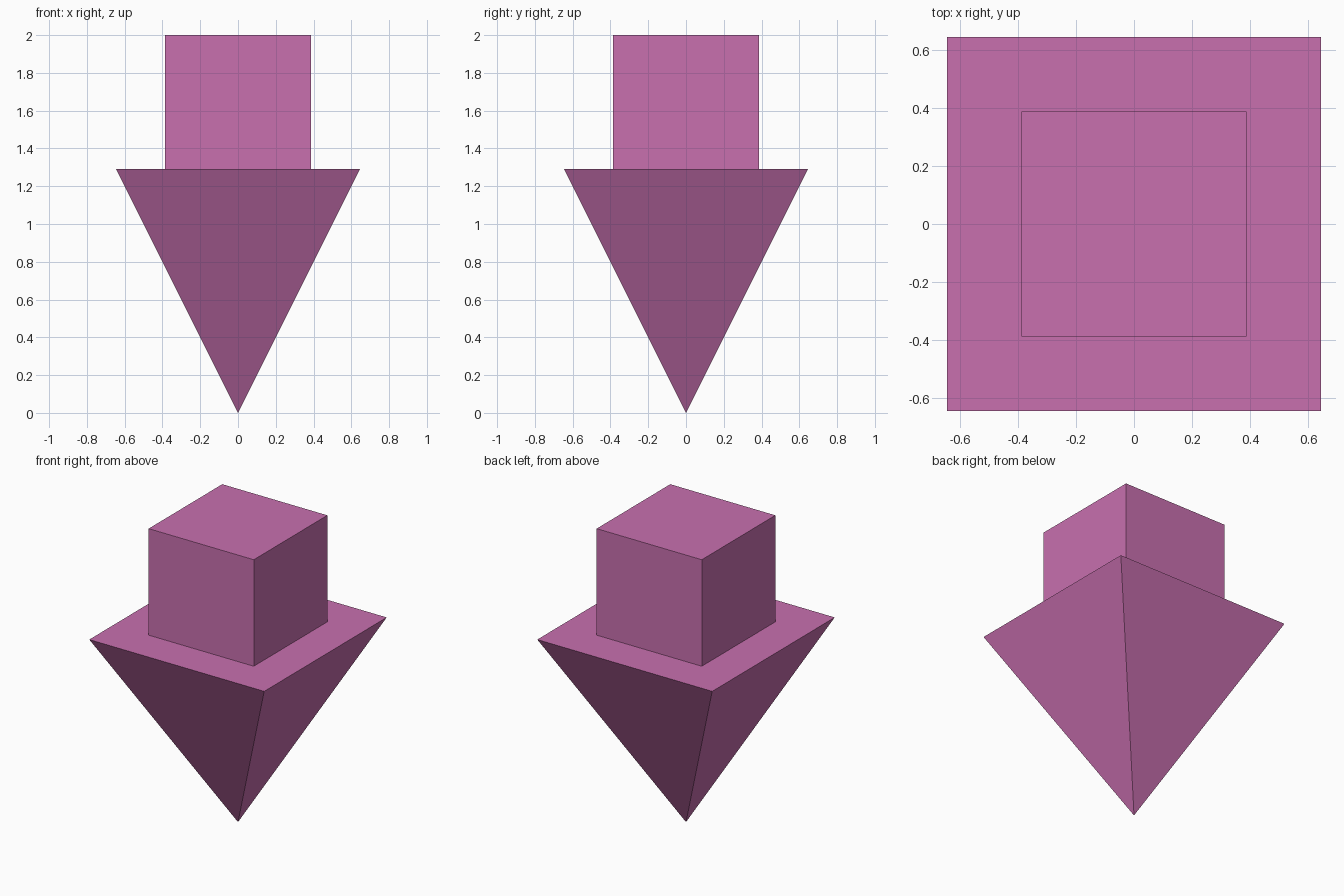
import bpy, bmesh, math
from mathutils import Matrix

if "Cube" in bpy.data.objects:
    bpy.data.objects.remove(bpy.data.objects["Cube"])

WIDTH = 1.29          # pyramid width and height
CUBE = 0.775          # cube side

pink = bpy.data.materials.new("pink")
pink.diffuse_color = (0.58, 0.16, 0.43, 1.0)
pink.use_nodes = True
pink.node_tree.nodes["Principled BSDF"].inputs["Base Color"].default_value = pink.diffuse_color


def finish(name, bm):
    bmesh.ops.remove_doubles(bm, verts=bm.verts, dist=1e-5)
    bmesh.ops.recalc_face_normals(bm, faces=bm.faces)
    mesh = bpy.data.meshes.new(name)
    bm.to_mesh(mesh)
    bm.free()
    mesh.materials.append(pink)
    obj = bpy.data.objects.new(name, mesh)
    bpy.context.collection.objects.link(obj)
    return obj


# Inverted square pyramid, point on the ground
bm = bmesh.new()
place = Matrix.Translation((0, 0, WIDTH / 2)) @ Matrix.Rotation(math.pi, 4, 'X') @ Matrix.Rotation(math.pi / 4, 4, 'Z')
bmesh.ops.create_cone(bm, cap_ends=True, segments=4, radius1=WIDTH / math.sqrt(2),
                      radius2=0, depth=WIDTH, matrix=place)
finish("pyramid_point", bm)

# Cube on top, sunk slightly into the pyramid's flat face
bm = bmesh.new()
bmesh.ops.create_cube(bm, size=CUBE, matrix=Matrix.Translation((0, 0, 2 - CUBE / 2)))
finish("top_cube", bm)
